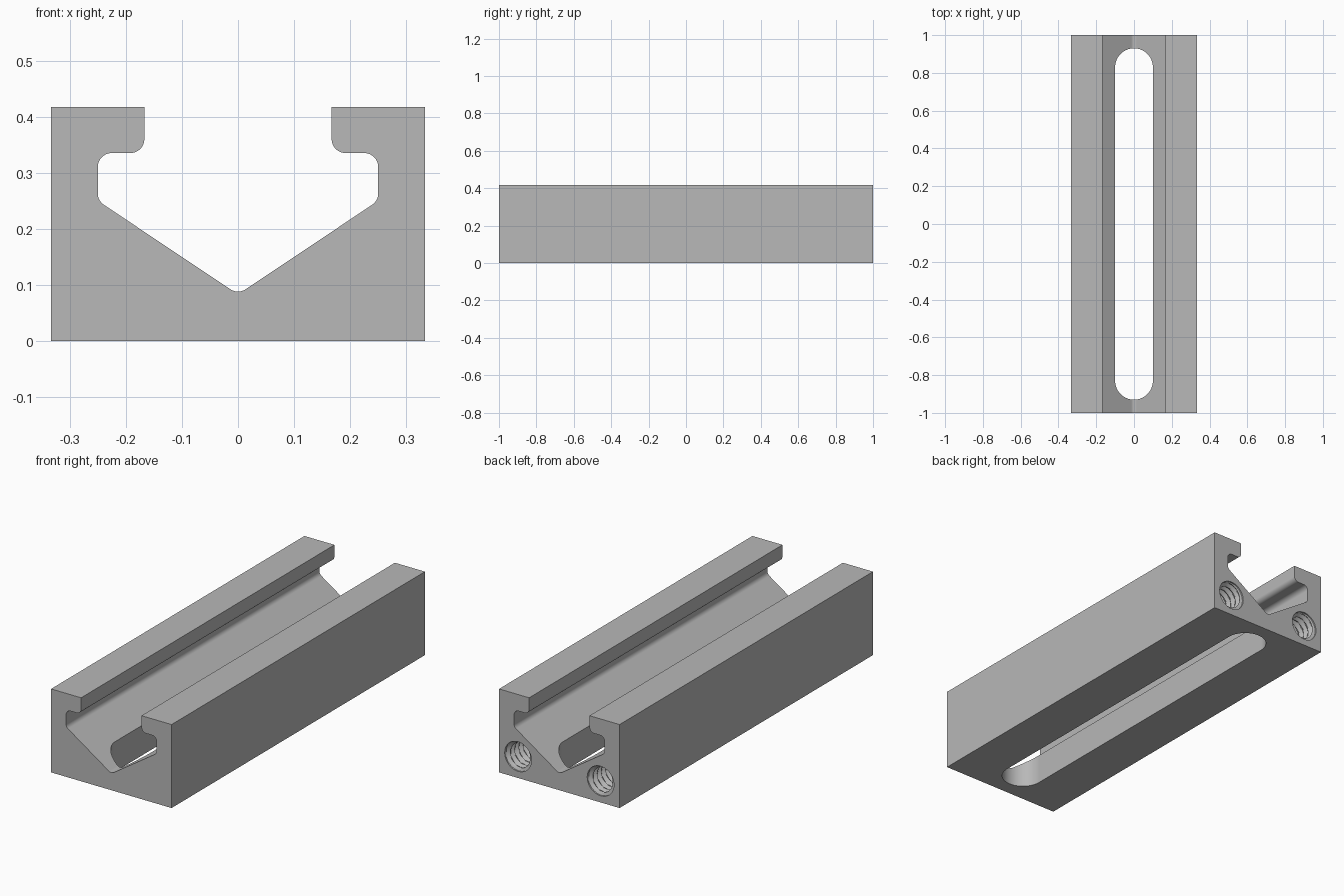
import bpy, bmesh, math
from mathutils import Vector

old = bpy.data.objects.get("Cube")
if old:
    bpy.data.objects.remove(old, do_unlink=True)

metal = bpy.data.materials.new("grey metal")
metal.use_nodes = True
GREY = (0.48, 0.48, 0.48, 1)
metal.diffuse_color = GREY
metal.node_tree.nodes["Principled BSDF"].inputs["Base Color"].default_value = GREY


def make_object(name, bm):
    bmesh.ops.recalc_face_normals(bm, faces=bm.faces)
    mesh = bpy.data.meshes.new(name)
    bm.to_mesh(mesh)
    bm.free()
    mesh.materials.append(metal)
    obj = bpy.data.objects.new(name, mesh)
    bpy.context.collection.objects.link(obj)
    return obj


def fillet(points, steps=12):
    """Round each corner (x, y, radius) of a closed outline."""
    out = []
    for i, (x, y, r) in enumerate(points):
        p = Vector((x, y))
        if r == 0:
            out.append(p)
            continue
        a = (Vector(points[i - 1][:2]) - p).normalized()
        b = (Vector(points[(i + 1) % len(points)][:2]) - p).normalized()
        half = a.angle(b) / 2
        centre = p + (a + b).normalized() * r / math.sin(half)
        start = p + a * r / math.tan(half) - centre
        end = p + b * r / math.tan(half) - centre
        sweep = math.pi - 2 * half
        for k in range(steps + 1):
            t = k / steps
            out.append(centre + (start * math.sin((1 - t) * sweep)
                                 + end * math.sin(t * sweep)) / math.sin(sweep))
    return out


def prism(name, coords, direction):
    bm = bmesh.new()
    face = bm.faces.new([bm.verts.new(c) for c in coords])
    new = bmesh.ops.extrude_face_region(bm, geom=[face])["geom"]
    bmesh.ops.translate(bm, vec=direction,
                        verts=[g for g in new if isinstance(g, bmesh.types.BMVert)])
    return make_object(name, bm)


# Rail body: half profile mirrored about the centre, extruded along y
R = 0.025
half_profile = [(0.333, 0, 0), (0.333, 0.417, 0), (0.167, 0.417, 0),
                (0.167, 0.335, R), (0.25, 0.335, R), (0.25, 0.25, R)]
profile = (half_profile + [(0, 0.083, R)]
           + [(-x, z, r) for x, z, r in reversed(half_profile)])
rail = prism("channel_rail", [(p.x, -1, p.y) for p in fillet(profile)], (0, 2, 0))

# Long slot with round ends through the floor
SLOT, REACH = 0.1, 0.93
outline = []
for k in range(49):
    a = math.pi * k / 48
    outline.append((SLOT * math.cos(a), REACH - SLOT + SLOT * math.sin(a)))
outline += [(-x, -y) for x, y in outline]
cutters = [prism("slot_cutter", [(x, y, -0.1) for x, y in outline], (0, 0, 0.4))]


# Threaded blind holes in the back end
def thread_cutter(name, x, z, major=0.074, minor=0.058, pitch=0.033, depth=0.32):
    bm = bmesh.new()
    sides, per_turn = 40, 8
    count = int(depth / pitch * per_turn)
    depths = [-0.02] + [0.007 + k * pitch / per_turn for k in range(count)]
    rings = []
    for d in depths:
        ring = []
        for s in range(sides):
            turn = s / sides
            phase = (-d / pitch - turn) % 1
            ridge = min(1, max(0, 2.6 * abs(phase - 0.5) - 0.15))
            r = major if d < 0.008 else major - (major - minor) * ridge
            a = 2 * math.pi * turn
            ring.append(bm.verts.new((x + r * math.sin(a), 1 - d, z + r * math.cos(a))))
        rings.append(ring)
    for lower, upper in zip(rings, rings[1:]):
        for s in range(sides):
            n = (s + 1) % sides
            bm.faces.new((lower[s], lower[n], upper[n], upper[s]))
    bm.faces.new(rings[0])
    bm.faces.new(rings[-1])
    return make_object(name, bm)


for side, x in (("left", 0.228), ("right", -0.228)):
    cutters.append(thread_cutter(side + "_thread_cutter", x, 0.107))

# Cut the openings, then discard the cutters
bpy.context.view_layer.objects.active = rail
for cutter in cutters:
    cutter.hide_render = True
    cut = rail.modifiers.new(cutter.name, 'BOOLEAN')
    cut.operation = 'DIFFERENCE'
    cut.solver = 'EXACT'
    cut.object = cutter
    bpy.ops.object.modifier_apply(modifier=cut.name)
    bpy.data.objects.remove(cutter, do_unlink=True)

# Smooth fillets, crisp edges
bpy.ops.object.select_all(action='DESELECT')
rail.select_set(True)
bpy.ops.object.shade_smooth_by_angle(angle=math.radians(25))
weighted = rail.modifiers.new("flat_face_normals", 'WEIGHTED_NORMAL')
weighted.keep_sharp = True
